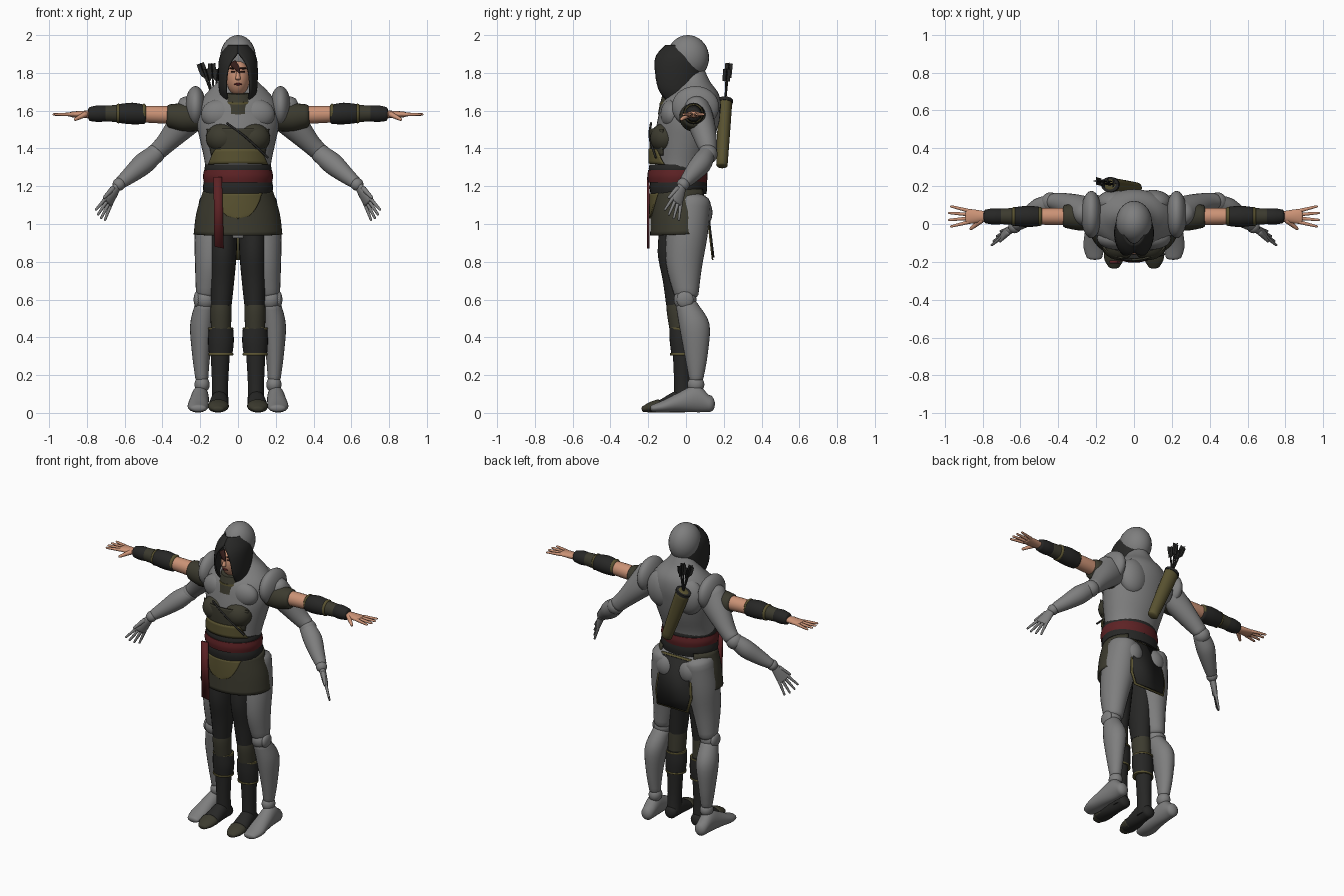
import bpy
import bmesh
from math import sin, cos, pi
from mathutils import Vector, Matrix

cube = bpy.data.objects.get("Cube")
if cube:
    bpy.data.objects.remove(cube, do_unlink=True)


def material(name, red, green, blue):
    mat = bpy.data.materials.new(name)
    mat.use_nodes = True
    mat.diffuse_color = (red, green, blue, 1)
    mat.node_tree.nodes["Principled BSDF"].inputs["Base Color"].default_value = (red, green, blue, 1)
    return mat


grey = material("mannequin grey", .21, .21, .21)
black = material("dark leather", .02, .02, .019)
olive = material("olive cloth", .045, .043, .028)
gold = material("mustard trim", .1, .085, .03)
red = material("red sash", .11, .016, .018)
skin = material("skin", .6, .29, .18)
hair = material("dark hair", .035, .012, .01)


def finish(name, mat, bm, mirror=False, thick=0):
    """Turn a bmesh into a shaded object, mirrored and thickened on request."""
    bmesh.ops.recalc_face_normals(bm, faces=bm.faces[:])
    mesh = bpy.data.meshes.new(name)
    bm.to_mesh(mesh)
    bm.free()
    mesh.materials.append(mat)
    for poly in mesh.polygons:
        poly.use_smooth = True
    mesh.set_sharp_from_angle(angle=.8)
    obj = bpy.data.objects.new(name, mesh)
    bpy.context.collection.objects.link(obj)
    if thick:
        solid = obj.modifiers.new("thickness", 'SOLIDIFY')
        solid.thickness = thick
        solid.offset = 0
    if mirror:
        obj.modifiers.new("mirror", 'MIRROR')
    return obj


def spline(points, steps):
    """Catmull-Rom interpolation of rings (x, y, z, width, depth)."""
    pts = [Vector(p) for p in points]
    out = []
    for i in range(len(pts) - 1):
        a, b, c, d = pts[max(i - 1, 0)], pts[i], pts[i + 1], pts[min(i + 2, len(pts) - 1)]
        for k in range(steps):
            t = k / steps
            out.append(b + (c - a) * (t / 2) + (a * 2 - b * 5 + c * 4 - d) * (t * t / 2)
                       + (b * 3 - a - c * 3 + d) * (t ** 3 / 2))
    return out + [pts[-1]]


def tube(name, mat, points, mirror=False, cap=0, arc=None, ref=None, n=24, steps=4):
    """Loft elliptical rings; arc(f) gives a start and end angle from the front."""
    rings = spline(points, steps)
    axis = (Vector(points[-1][:3]) - Vector(points[0][:3])).normalized()
    side = Vector(ref) if ref else Vector((1, 0, 0) if abs(axis.x) < .7 else (0, 1, 0))
    side = (side - axis * side.dot(axis)).normalized()
    other = axis.cross(side)
    frames = [(Vector(r[:3]), r[3], r[4]) for r in rings]
    if cap:
        def rounded(frame, sign):
            c, w, d = frame
            return [(c + axis * (sign * cap * min(w, d) * sin(q)), w * cos(q), d * cos(q)) for q in (.5, 1, 1.4)]
        frames = rounded(frames[0], -1)[::-1] + frames + rounded(frames[-1], 1)
    bm = bmesh.new()
    rows = []
    for i, (c, w, d) in enumerate(frames):
        lo, hi = arc(i / (len(frames) - 1)) if arc else (0, 2 * pi)
        angles = [lo + (hi - lo) * k / n for k in range(n + 1 if arc else n)]
        rows.append([bm.verts.new(c + side * (w * sin(a)) - other * (d * cos(a))) for a in angles])
    for low, high in zip(rows, rows[1:]):
        for k in range(n):
            j = (k + 1) % len(low)
            bm.faces.new((low[k], low[j], high[j], high[k]))
    if not arc:
        bm.faces.new(rows[0])
        bm.faces.new(rows[-1])
    return finish(name, mat, bm, mirror, .01 if arc else 0)


def ball(name, mat, place, size, mirror=False):
    bm = bmesh.new()
    bmesh.ops.create_uvsphere(bm, u_segments=28, v_segments=18, radius=1,
                              matrix=Matrix.Translation(place) @ Matrix.Diagonal((*size, 1)))
    return finish(name, mat, bm, mirror)


def plate(name, mat, outline, top, slope, thick=.008):
    """Thin hanging sheet: an x-z outline whose depth changes with height."""
    bm = bmesh.new()
    high = max(z for x, z in outline)
    bm.faces.new([bm.verts.new((x, top + slope * (high - z), z)) for x, z in outline])
    return finish(name, mat, bm, thick=thick)


def band(name, mat, x, y, low, high, w, d, mirror=False):
    """Short upright ring such as a belt, cuff or trim."""
    return tube(name, mat, [(x, y, low, w, d), (x, y, (low + high) / 2, w * 1.03, d * 1.03), (x, y, high, w, d)],
                mirror, n=32)


def hand(name, mat, wrist, aim, across, size):
    """Palm, four spread fingers and a thumb."""
    start, aim, across = Vector(wrist), Vector(aim).normalized(), Vector(across)
    across = (across - aim * across.dot(aim)).normalized()
    palm = [(*(start + aim * (size * f)), size * w, size * d)
            for f, w, d in ((-.1, .13, .11), (.2, .18, .1), (.45, .21, .08), (.5, .2, .07))]
    tube(name + " palms", mat, palm, True, .5, ref=across)
    for i in range(4):
        spread = (i - 1.5) / 1.5
        base = start + across * (size * .16 * spread) + aim * (size * .45)
        tip = base + (aim + across * (.25 * spread)) * (size * (.55 - .08 * abs(spread)))
        tube(f"{name} finger {i + 1}", mat, [(*base, size * .055, size * .055), (*tip, size * .035, size * .035)],
             True, 1, n=10)
    base = start + across * (size * .12) + aim * (size * .1)
    tip = base + (across * .8 + aim + Vector((0, 0, -.5))) * (size * .27)
    tube(name + " thumbs", mat, [(*base, size * .08, size * .08), (*tip, size * .045, size * .045)], True, 1, n=10)


# Mannequin head, torso and hips
ball("mannequin_head", grey, (0, .01, 1.88), (.095, .112, .12))
tube("mannequin_torso", grey, [(0, -.04, 1.2, .165, .13), (0, -.03, 1.32, .175, .135), (0, -.01, 1.44, .2, .155),
     (0, .01, 1.54, .22, .16), (0, .03, 1.63, .21, .155), (0, .055, 1.7, .16, .12), (0, .05, 1.76, .1, .08),
     (0, .03, 1.82, .06, .07)], n=36)
ball("shoulder_blades", grey, (.1, .11, 1.58), (.1, .07, .12), True)
ball("chest_muscles", grey, (.095, -.075, 1.58), (.1, .06, .08), True)
tube("mannequin_pelvis", grey, [(0, -.02, .93, .1, .1), (0, -.02, 1.06, .17, .12), (0, -.03, 1.2, .16, .12)])
ball("buttocks", grey, (.085, .05, 1.06), (.085, .09, .1), True)

# Mannequin arms
ball("shoulder_caps", grey, (.225, .05, 1.62), (.055, .125, .11), True)
tube("mannequin_upper_arms", grey, [(.23, .06, 1.6, .1, .075), (.3, .085, 1.52, .078, .07),
     (.38, .11, 1.43, .055, .055), (.42, .12, 1.39, .05, .045)], True, .7)
ball("mannequin_elbows", grey, (.44, .115, 1.37), (.052, .052, .052), True)
tube("mannequin_forearms", grey, [(.44, .11, 1.37, .05, .045), (.5, .08, 1.32, .058, .056),
     (.57, .03, 1.26, .045, .045), (.62, -.005, 1.22, .034, .032)], True, .6)
ball("mannequin_wrists", grey, (.63, -.015, 1.21), (.034, .034, .034), True)
hand("mannequin_hand", grey, (.645, -.025, 1.19), (.5, -.3, -.85), (.6, -.8, .3), .185)

# Mannequin legs and feet
tube("mannequin_thighs", grey, [(.115, .03, 1.12, .09, .1), (.13, .005, .95, .1, .11), (.148, -.01, .78, .08, .095),
     (.165, 0, .63, .058, .066)], True, .5)
ball("mannequin_knees", grey, (.172, -.005, .6), (.057, .06, .06), True)
ball("knee_joint_discs", grey, (.215, -.005, .6), (.02, .045, .045), True)
tube("mannequin_shins", grey, [(.175, .005, .57, .054, .058), (.19, .045, .46, .064, .08), (.195, .055, .3, .047, .06),
     (.192, .055, .18, .034, .038)], True, .5)
ball("mannequin_ankles", grey, (.19, .052, .15), (.04, .045, .045), True)
tube("mannequin_feet", grey, [(.198, .125, .05, .04, .045), (.2, .06, .075, .046, .072), (.207, -.04, .055, .052, .05),
     (.212, -.12, .034, .055, .032), (.21, -.175, .024, .042, .02)], True, .7)

# Face, hood and collar
ball("face", skin, (0, -.062, 1.775), (.062, .08, .098))
tube("nose", skin, [(0, -.137, 1.805, .008, .01), (0, -.149, 1.77, .014, .014)], cap=.6, n=12)
ball("eyes", hair, (.025, -.131, 1.806), (.013, .009, .005), True)
ball("brows", hair, (.027, -.128, 1.824), (.02, .012, .005), True)
ball("lips", red, (0, -.137, 1.74), (.02, .007, .006))
tube("forelock", hair, [(-.03, -.127, 1.855, .02, .012), (-.005, -.145, 1.825, .015, .008),
     (.01, -.148, 1.8, .004, .004)], n=10)


def hood_opening(f):
    gap = .72 * max(.0, 1 - (f / .8) ** 3)
    return gap, 2 * pi - gap


tube("hood", black, [(0, -.03, 1.66, .085, .1), (0, -.05, 1.72, .097, .125), (0, -.047, 1.82, .1, .135),
     (0, -.037, 1.89, .09, .118), (0, -.03, 1.945, .052, .075)], arc=hood_opening, n=32)
tube("collar", olive, [(0, -.02, 1.6, .12, .13), (0, -.025, 1.65, .1, .115), (0, -.035, 1.7, .078, .09)])
tube("collar_trim", gold, [(0, -.027, 1.655, .1, .115), (0, -.029, 1.665, .096, .112)])

# Chest wrap, strap and waist
ball("chest_wrap", olive, (.08, -.11, 1.455), (.09, .08, .08), True)
tube("midriff_wrap", olive, [(0, -.035, 1.36, .17, .15), (0, -.03, 1.44, .19, .16), (0, -.03, 1.5, .2, .158)],
     arc=lambda f: (-.95, .95))
tube("waist_wrap", gold, [(0, -.045, 1.31, .175, .15), (0, -.04, 1.39, .18, .155)],
     arc=lambda f: (-1.1 + .4 * f, 1.1 - .4 * f))
tube("chest_strap", black, [(-.06, -.185, 1.535, .006, .006), (.04, -.192, 1.46, .006, .006),
     (.16, -.16, 1.35, .006, .006)], n=8)
band("upper_belt", black, 0, -.045, 1.27, 1.315, .172, .148)
band("sash", red, 0, -.045, 1.22, 1.285, .18, .155)
band("lower_belt", black, 0, -.04, 1.16, 1.23, .18, .148)
plate("sash_tail", red, [(-.13, 1.25), (-.085, 1.25), (-.075, .87), (-.125, .88)], -.2, 0, .015)

# Skirt, front apron and rear panel
tube("skirt", olive, [(0, -.02, .945, .23, .165), (0, -.022, 1.06, .215, .16), (0, -.03, 1.18, .178, .15)],
     arc=lambda f: (-2.45, 2.45), n=40)
tube("apron", gold, [(0, -.022, 1.04, .222, .168), (0, -.026, 1.11, .205, .164), (0, -.03, 1.17, .185, .158)],
     arc=lambda f: (-.75 * f ** .5, .75 * f ** .5))
panel = [(-.11, 1.15), (.11, 1.15), (.135, .9), (.115, .81), (-.115, .81), (-.135, .9)]
plate("rear_panel_trim", gold, panel, .1, .12)
plate("rear_panel", black, [(x * .9, .98 + (z - .98) * .93) for x, z in panel], .109, .12)

# Archer legs and boots
tube("trousers", black, [(.078, -.035, 1.02, .075, .1), (.08, -.05, .85, .073, .1), (.084, -.045, .7, .064, .078),
     (.088, -.042, .57, .054, .063)], True)
tube("knee_wraps", olive, [(.088, -.04, .6, .05, .06), (.09, -.04, .54, .056, .062), (.09, -.03, .43, .052, .055)], True)
tube("boot_cuffs", black, [(.092, -.022, .31, .062, .055), (.09, -.025, .38, .068, .061),
     (.09, -.028, .45, .064, .06)], True)
for label, height in (("lower", .31), ("upper", .445)):
    band(label + "_cuff_trims", gold, .091, -.024, height - .005, height + .006, .065, .06, True)
tube("boot_shafts", black, [(.095, -.012, .03, .045, .05), (.095, -.018, .16, .043, .045),
     (.094, -.02, .33, .052, .05)], True)
tube("boot_feet", black, [(.095, .025, .045, .04, .04), (.098, -.04, .06, .046, .058), (.104, -.13, .037, .053, .035),
     (.106, -.19, .024, .048, .022)], True, .6)
tube("boot_toes", olive, [(.104, -.145, .037, .056, .035), (.106, -.19, .029, .05, .027),
     (.106, -.225, .02, .03, .016)], True, .6)


# Archer arms, outstretched
def sleeve(name, mat, sections):
    tube(name, mat, [(x, .04, z, r, r * 1.02) for x, z, r in sections], True, .3)


sleeve("short_sleeves", olive, [(.2, 1.57, .075), (.29, 1.565, .074), (.365, 1.572, .06)])
sleeve("bare_arms", skin, [(.35, 1.577, .046), (.44, 1.58, .045), (.52, 1.582, .042)])
sleeve("bracers", black, [(.495, 1.58, .05), (.56, 1.585, .056), (.63, 1.585, .049)])
sleeve("forearm_wraps", olive, [(.62, 1.585, .046), (.71, 1.585, .04)])
sleeve("wrist_guards", black, [(.695, 1.585, .04), (.74, 1.584, .043), (.785, 1.582, .036)])
for label, x in (("inner", .495), ("outer", .63)):
    sleeve(label + "_bracer_trims", gold, [(x, 1.585, .051), (x + .006, 1.585, .051)])
hand("archer_hand", skin, (.79, .04, 1.58), (1, 0, 0), (0, -1, 0), .19)

# Quiver and arrows
foot, mouth = Vector((.01, .19, 1.31)), Vector((-.125, .208, 1.65))
tube("quiver", gold, [(*foot, .034, .03), (*foot.lerp(mouth, .5), .042, .034), (*mouth, .047, .037)], cap=.3)
tube("quiver_rim", black, [(*foot.lerp(mouth, .97), .05, .04), (*foot.lerp(mouth, 1.02), .05, .04)])
for i, lean in enumerate((-.075, -.045, -.015, .02)):
    tip = mouth + Vector((lean, .02 - .012 * (i % 2), .2 - .03 * (i % 2)))
    tube(f"arrow_{i + 1}", black, [(*mouth, .005, .005), (*tip, .005, .005)], n=8)
    tail = mouth.lerp(tip, .62)
    for label, w, d in (("wide", .02, .003), ("deep", .003, .02)):
        tube(f"arrow_{i + 1}_{label}_feather", black, [(*tail, w * .3, d), (*tail.lerp(tip, .3), w, d), (*tip, w, d)], n=4)
